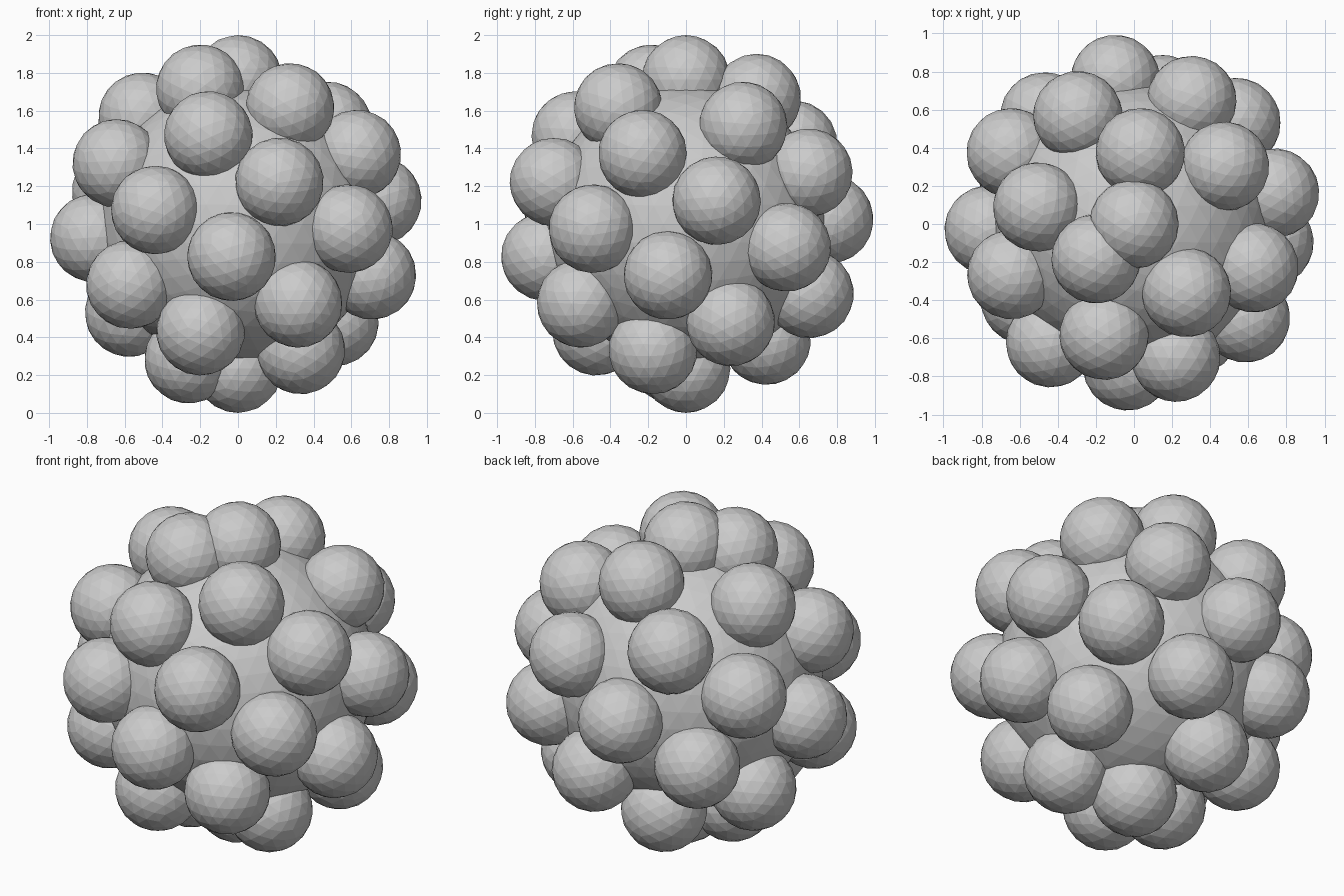
import bpy
import math
import random
from mathutils import Euler, Vector

random.seed(4)
if "Cube" in bpy.data.objects:
    bpy.data.objects.remove(bpy.data.objects["Cube"], do_unlink=True)

# Single grey finish
GREY = (0.6, 0.6, 0.6, 1.0)
grey = bpy.data.materials.new("plain_grey")
grey.use_nodes = True
grey.diffuse_color = GREY
grey.node_tree.nodes["Principled BSDF"].inputs["Base Color"].default_value = GREY

CENTRE = Vector((0, 0, 1))
BALL_RADIUS = 0.235
ORBIT = 1 - BALL_RADIUS
COUNT = 32
GOLDEN_ANGLE = math.pi * (3 - math.sqrt(5))


def faceted_ball(name, radius, location, subdivisions, turn):
    bpy.ops.mesh.primitive_ico_sphere_add(
        subdivisions=subdivisions, radius=radius, location=location, rotation=turn)
    ball = bpy.context.object
    ball.name = name
    ball.data.materials.append(grey)
    bpy.ops.object.shade_flat()
    return ball


# Central body
faceted_ball("core", 0.745, CENTRE, 4, (0, 0, 0))

# Balls spread evenly over the body along a golden-angle spiral
for i in range(COUNT):
    height = 1 - 2 * i / (COUNT - 1)
    ring = math.sqrt(max(0, 1 - height * height))
    angle = -GOLDEN_ANGLE * i
    direction = Vector((ring * math.cos(angle), ring * math.sin(angle), height))
    turn = Euler([random.uniform(0, math.tau) for _ in range(3)])
    if i in (0, COUNT - 1):
        turn = Euler((0, 0, 0))
    faceted_ball(f"ball_{i + 1}", BALL_RADIUS, CENTRE + direction * ORBIT, 3, turn)
